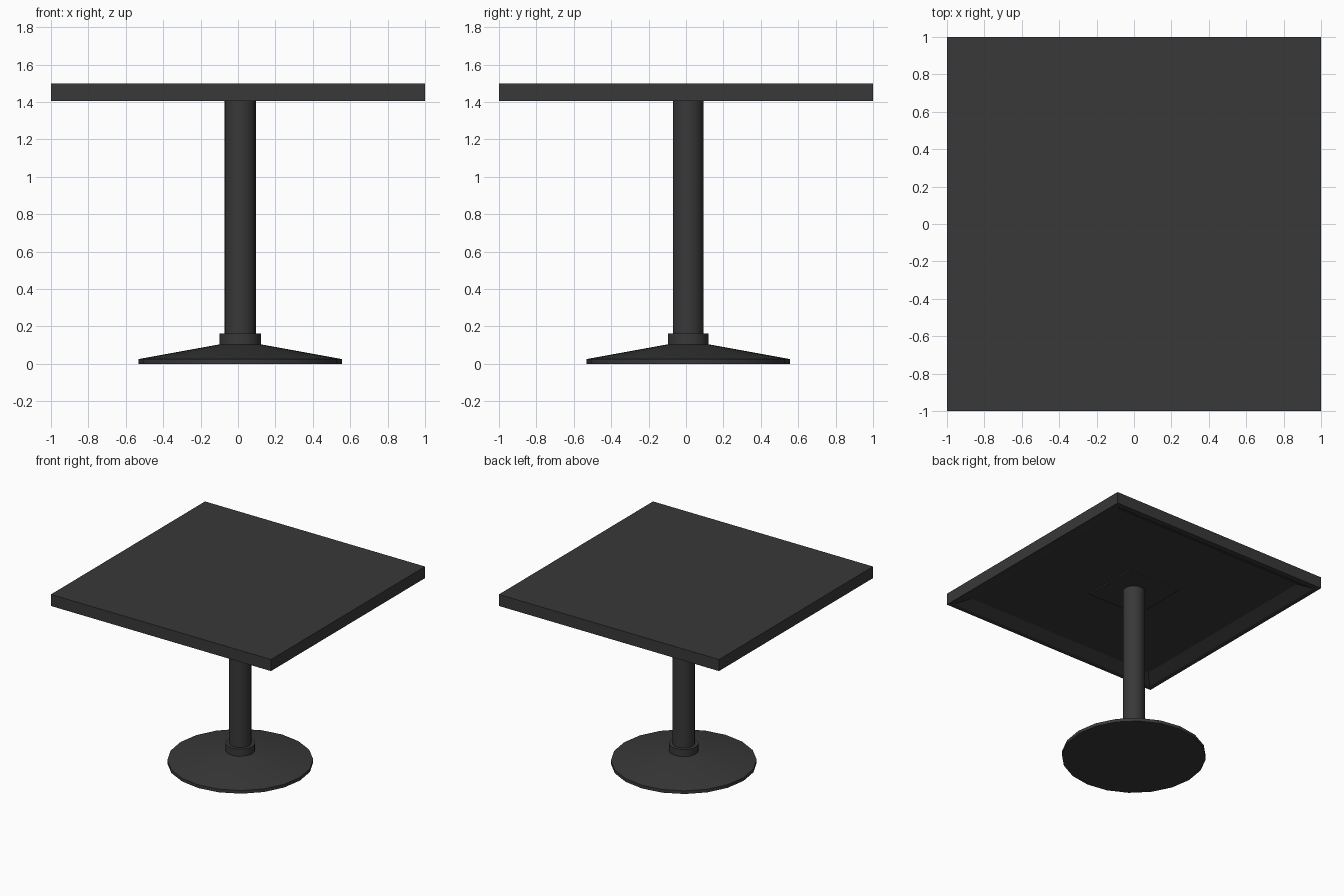
import bpy, bmesh, math

if "Cube" in bpy.data.objects:
    bpy.data.objects.remove(bpy.data.objects["Cube"], do_unlink=True)

AXIS = (0.012, 0.012)  # the pedestal stands slightly off centre

charcoal = bpy.data.materials.new("charcoal")
charcoal.use_nodes = True
colour = (0.04, 0.04, 0.04, 1)
charcoal.diffuse_color = colour
charcoal.node_tree.nodes["Principled BSDF"].inputs["Base Color"].default_value = colour


def make_object(name, bm, smooth=False):
    bmesh.ops.recalc_face_normals(bm, faces=bm.faces)
    mesh = bpy.data.meshes.new(name)
    bm.to_mesh(mesh)
    bm.free()
    mesh.materials.append(charcoal)
    obj = bpy.data.objects.new(name, mesh)
    bpy.context.collection.objects.link(obj)
    if smooth:
        bpy.ops.object.select_all(action="DESELECT")
        obj.select_set(True)
        bpy.context.view_layer.objects.active = obj
        bpy.ops.object.shade_smooth_by_angle(angle=math.radians(30))
    return obj


def stack_rings(name, profile, sides, turn=0.0, centre=AXIS, smooth=True):
    """Closed solid from (radius, height) rings, bottom to top."""
    bm = bmesh.new()
    rings = []
    for radius, z in profile:
        angles = [turn + math.tau * i / sides for i in range(sides)]
        rings.append([bm.verts.new((centre[0] + radius * math.cos(a),
                                    centre[1] + radius * math.sin(a), z)) for a in angles])
    for low, high in zip(rings, rings[1:]):
        for i in range(sides):
            j = (i + 1) % sides
            bm.faces.new((low[i], low[j], high[j], high[i]))
    bm.faces.new(rings[0])
    bm.faces.new(rings[-1])
    return make_object(name, bm, smooth)


def square_stack(name, profile, centre=(0, 0)):
    """Square solid from (half width, height) rings."""
    corners = [(half * math.sqrt(2), z) for half, z in profile]
    return stack_rings(name, corners, 4, math.pi / 4, centre, smooth=False)


# Table top: slab with a narrow lip and a sloped recess underneath
square_stack("table_top", [(0.87, 1.45), (0.96, 1.405), (1.0, 1.405), (1.0, 1.5)])

# Mounting plate under the top
square_stack("mounting_plate", [(0.24, 1.44), (0.24, 1.455)])

# Pedestal
stack_rings("base", [(0.543, 0), (0.543, 0.026), (0.108, 0.105)], 20)
stack_rings("collar", [(0.11, 0.1), (0.11, 0.163)], 18)
stack_rings("column", [(0.083, 0.1), (0.083, 1.445)], 18)
